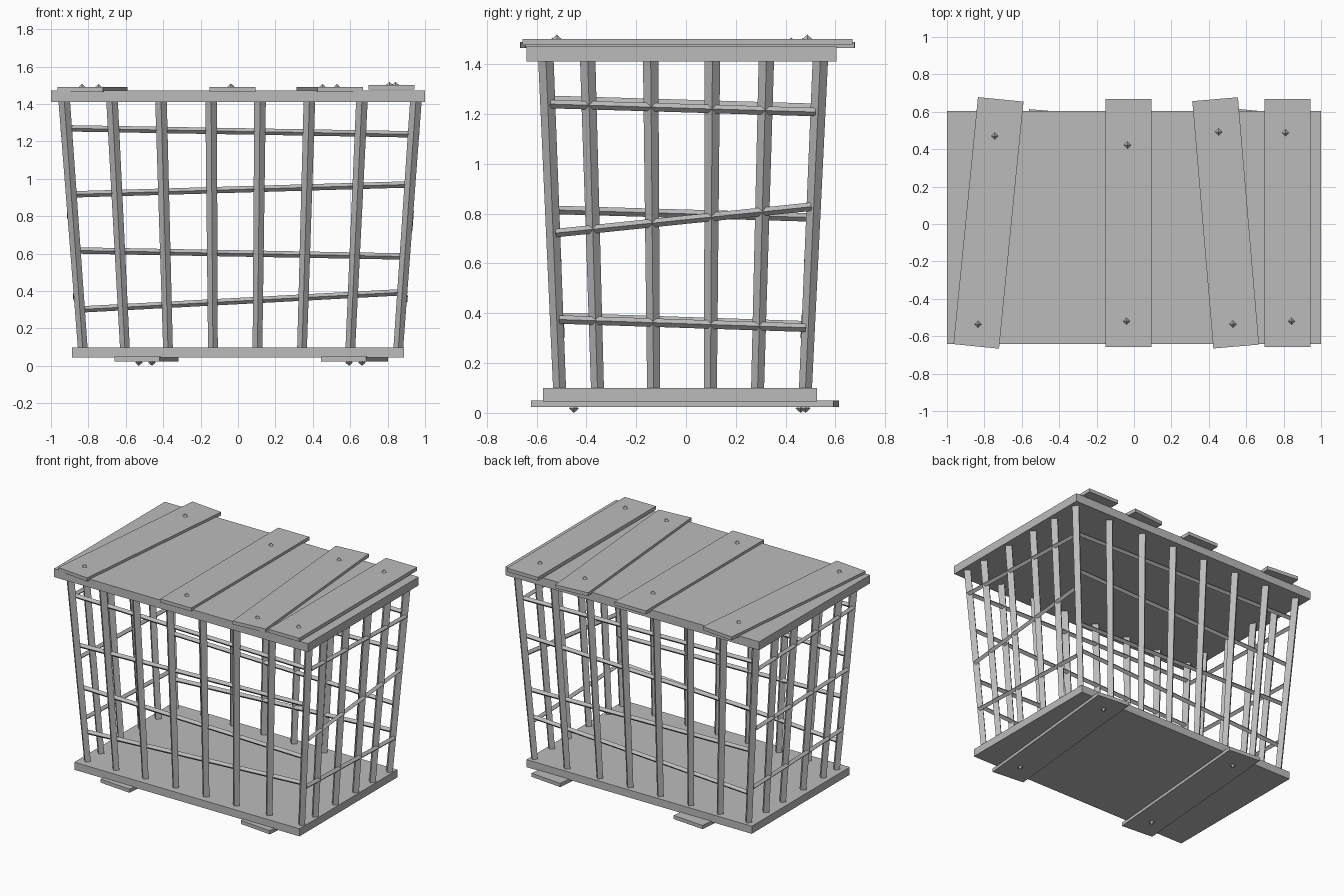
import bpy, bmesh, math
from mathutils import Vector, Matrix

if "Cube" in bpy.data.objects:
    bpy.data.objects.remove(bpy.data.objects["Cube"])

grey = bpy.data.materials.new("plain grey")
grey.diffuse_color = (0.5, 0.5, 0.5, 1)
grey.use_nodes = True
grey.node_tree.nodes["Principled BSDF"].inputs["Base Color"].default_value = grey.diffuse_color

Z0, Z1 = 0.08, 1.43          # bar ends, inside the base and the lid


def finish(name, bm):
    me = bpy.data.meshes.new(name)
    bm.to_mesh(me)
    bm.free()
    me.materials.append(grey)
    ob = bpy.data.objects.new(name, me)
    bpy.context.collection.objects.link(ob)


def board(name, cx, cy, z0, z1, w, l, deg=0):
    bm = bmesh.new()
    m = (Matrix.Translation((cx, cy, (z0 + z1) / 2))
         @ Matrix.Rotation(math.radians(deg), 4, 'Z')
         @ Matrix.Diagonal((w, l, z1 - z0, 1)))
    bmesh.ops.create_cube(bm, size=1, matrix=m)
    finish(name, bm)


def strut(bm, a, b, r1, r2):
    # four-sided bar with its corner edges facing outwards
    a, b = Vector(a), Vector(b)
    d = b - a
    rot = Vector((0, 0, 1)).rotation_difference(d).to_matrix().to_4x4()
    bmesh.ops.create_cone(bm, cap_ends=True, segments=4, radius1=r1, radius2=r2,
                          depth=d.length, matrix=Matrix.Translation((a + b) / 2) @ rot)


def at(lo, hi, z):
    return lo + (hi - lo) * (z - Z0) / (Z1 - Z0)


# leaning walls: (bottom, top) coordinates
LEFT, RIGHT = (-0.829, -0.93), (0.856, 0.952)
FRONT, BACK = (-0.507, -0.563), (0.479, 0.54)

# base and lid
board("base", 0, -0.024, 0.045, 0.099, 1.774, 1.102)
board("lid", 0, -0.018, 1.412, 1.472, 2.0, 1.246)

# lid planks
for cx, deg, z in ((-0.778, -5.66, 1.465), (-0.03, 0, 1.465),
                   (0.49, 4.86, 1.465), (0.82, 0, 1.477)):
    board("lid_plank", cx, 0.006, z, z + 0.025, 0.245, 1.327, deg)

# planks under the base
for cx, deg in ((-0.49, -4.7), (0.623, -5.5)):
    board("base_plank", cx, -0.004, 0.024, 0.05, 0.243, 1.22, deg)

# upright bars: corners belong to the front and back rows
bm = bmesh.new()
row_x = [LEFT, (-0.604, -0.674), (-0.374, -0.412), (-0.134, -0.144),
         (0.104, 0.118), (0.342, 0.382), (0.6, 0.663), RIGHT]
row_y = [(-0.355, -0.395), (-0.13, -0.142), (0.098, 0.106), (0.287, 0.323)]
spots = [(x, y) for x in row_x for y in (FRONT, BACK)]
spots += [(x, y) for y in row_y for x in (LEFT, RIGHT)]
for x, y in spots:
    strut(bm, (x[0], y[0], Z0), (x[1], y[1], Z1), 0.026, 0.031)
finish("upright_bars", bm)

# long rails on front and back: height at left end, height at right end
bm = bmesh.new()
for za, zb in ((1.27, 1.238), (0.917, 0.97), (0.617, 0.585), (0.302, 0.393)):
    for wall, inset in ((FRONT, 0.012), (BACK, -0.012)):
        strut(bm, (at(*LEFT, za) + 0.01, at(*wall, za) + inset, za),
              (at(*RIGHT, zb) - 0.01, at(*wall, zb) + inset, zb), 0.017, 0.017)
finish("long_rails", bm)

# short rails on the sides: height at front end, height at back end
bm = bmesh.new()
for wall, out, rails in ((RIGHT, 1, ((1.24, 1.208), (0.722, 0.828), (0.375, 0.342))),
                         (LEFT, -1, ((1.257, 1.225), (0.815, 0.785), (0.385, 0.352)))):
    for za, zb in rails:
        strut(bm, (at(*wall, za) + 0.014 * out, at(*FRONT, za) + 0.01, za),
              (at(*wall, zb) + 0.014 * out, at(*BACK, zb) - 0.01, zb), 0.017, 0.017)
finish("short_rails", bm)

# diamond nail heads
bm = bmesh.new()
nails = [(-0.745, 0.47, 1.489), (-0.834, -0.535, 1.489), (-0.035, 0.422, 1.489),
         (-0.04, -0.519, 1.489), (0.452, 0.492, 1.489), (0.529, -0.535, 1.489),
         (0.81, 0.487, 1.501), (0.842, -0.519, 1.501),
         (-0.53, -0.45, 0.018), (-0.46, 0.46, 0.018),
         (0.594, -0.45, 0.018), (0.663, 0.48, 0.018)]
for x, y, z in nails:
    for s in (1, -1):
        bmesh.ops.create_cone(bm, cap_ends=False, segments=4, radius1=0.02, radius2=0,
                              depth=0.018, matrix=Matrix.Translation((x, y, z + s * 0.009))
                              @ Matrix.Rotation(0 if s > 0 else math.pi, 4, 'X'))
finish("nail_heads", bm)
